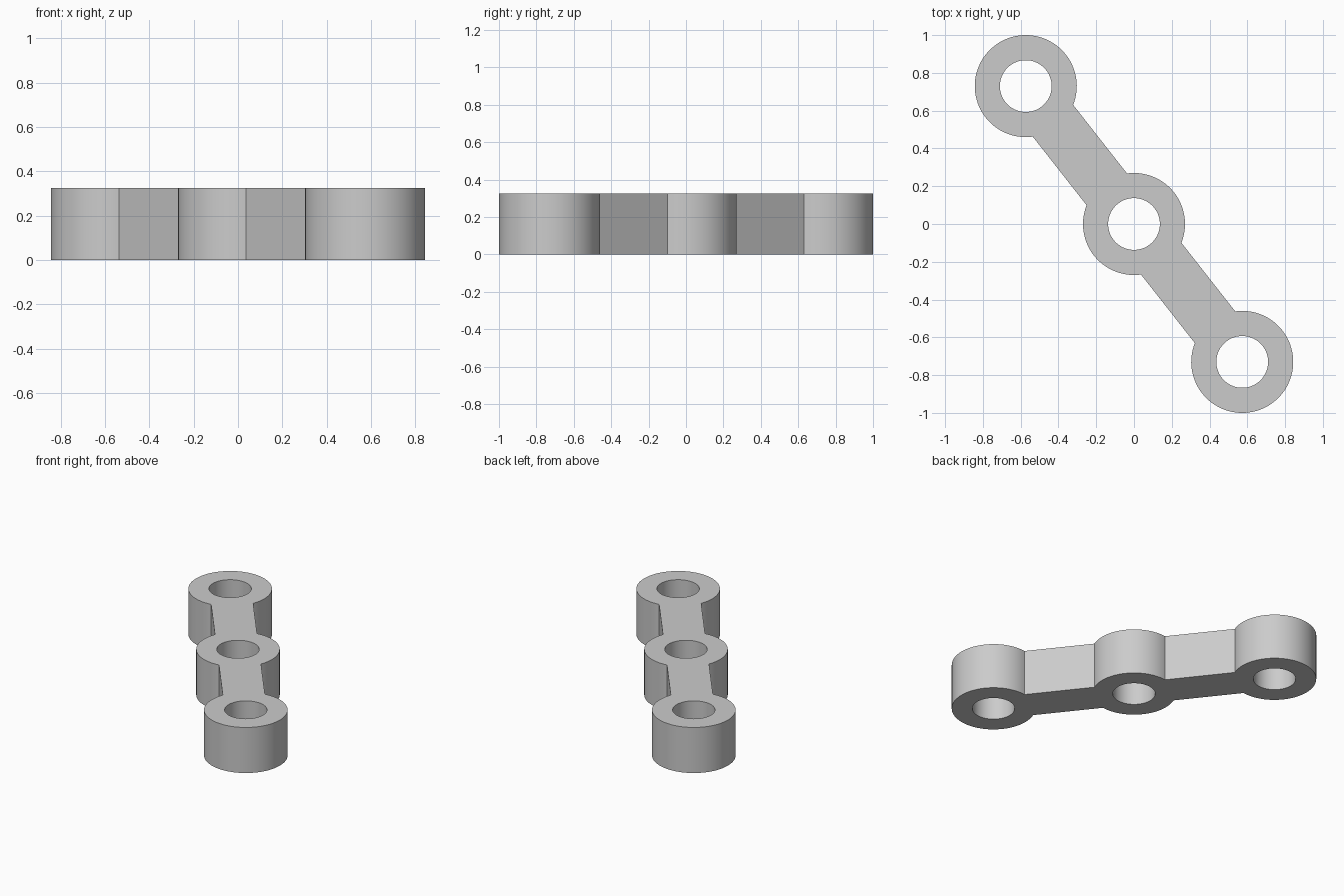
import bpy, bmesh, math
from mathutils import Vector

cube = bpy.data.objects.get("Cube")
if cube:
    bpy.data.objects.remove(cube, do_unlink=True)

HEIGHT = 0.325
OUTER, HOLE, HALF_WEB = 0.27, 0.137, 0.136
END = Vector((0.573, -0.73, 0))
CENTRES = [-END, Vector((0, 0, 0)), END]
AXIS = math.atan2(END.y, END.x)
NOTCH = math.asin(HALF_WEB / OUTER)
PI = math.pi


def arc(centre, radius, start, stop, steps):
    """Points along an arc, with angles measured from the link's long axis."""
    angles = [AXIS + start + (stop - start) * i / steps for i in range(steps + 1)]
    return [centre + radius * Vector((math.cos(a), math.sin(a), 0)) for a in angles]


def add_loop(bm, points):
    verts = [bm.verts.new(p) for p in points]
    return [bm.edges.new((v, verts[i - 1])) for i, v in enumerate(verts)]


bm = bmesh.new()

# Outer outline: arcs of three bosses joined by two straight webs
first, middle, last = CENTRES
outline = (arc(first, OUTER, NOTCH, 2 * PI - NOTCH, 80)
           + arc(middle, OUTER, PI + NOTCH, 2 * PI - NOTCH, 32)
           + arc(last, OUTER, NOTCH - PI, PI - NOTCH, 80)
           + arc(middle, OUTER, NOTCH, PI - NOTCH, 32))
edges = add_loop(bm, outline)

# Round holes through each boss
for centre in CENTRES:
    edges += add_loop(bm, arc(centre, HOLE, 0, 2 * PI, 72)[:-1])

# Fill the flat plate and raise it to full thickness
bmesh.ops.triangle_fill(bm, edges=edges, use_beauty=True, normal=(0, 0, 1))
raised = bmesh.ops.extrude_face_region(bm, geom=bm.faces[:], use_keep_orig=True)
top = [g for g in raised["geom"] if isinstance(g, bmesh.types.BMVert)]
bmesh.ops.translate(bm, verts=top, vec=(0, 0, HEIGHT))
bmesh.ops.recalc_face_normals(bm, faces=bm.faces[:])
bmesh.ops.dissolve_limit(bm, angle_limit=0.001, verts=bm.verts[:], edges=bm.edges[:])

mesh = bpy.data.meshes.new("three_hole_link")
bm.to_mesh(mesh)
bm.free()
link = bpy.data.objects.new("three_hole_link", mesh)
bpy.context.collection.objects.link(link)

# Plain grey material
grey = bpy.data.materials.new("light_grey")
grey.use_nodes = True
colour = (0.6, 0.6, 0.6, 1)
grey.diffuse_color = colour
grey.node_tree.nodes["Principled BSDF"].inputs["Base Color"].default_value = colour
mesh.materials.append(grey)

# Smooth round walls, sharp rims
bpy.ops.object.select_all(action="DESELECT")
link.select_set(True)
bpy.context.view_layer.objects.active = link
bpy.ops.object.shade_smooth_by_angle(angle=math.radians(30))
